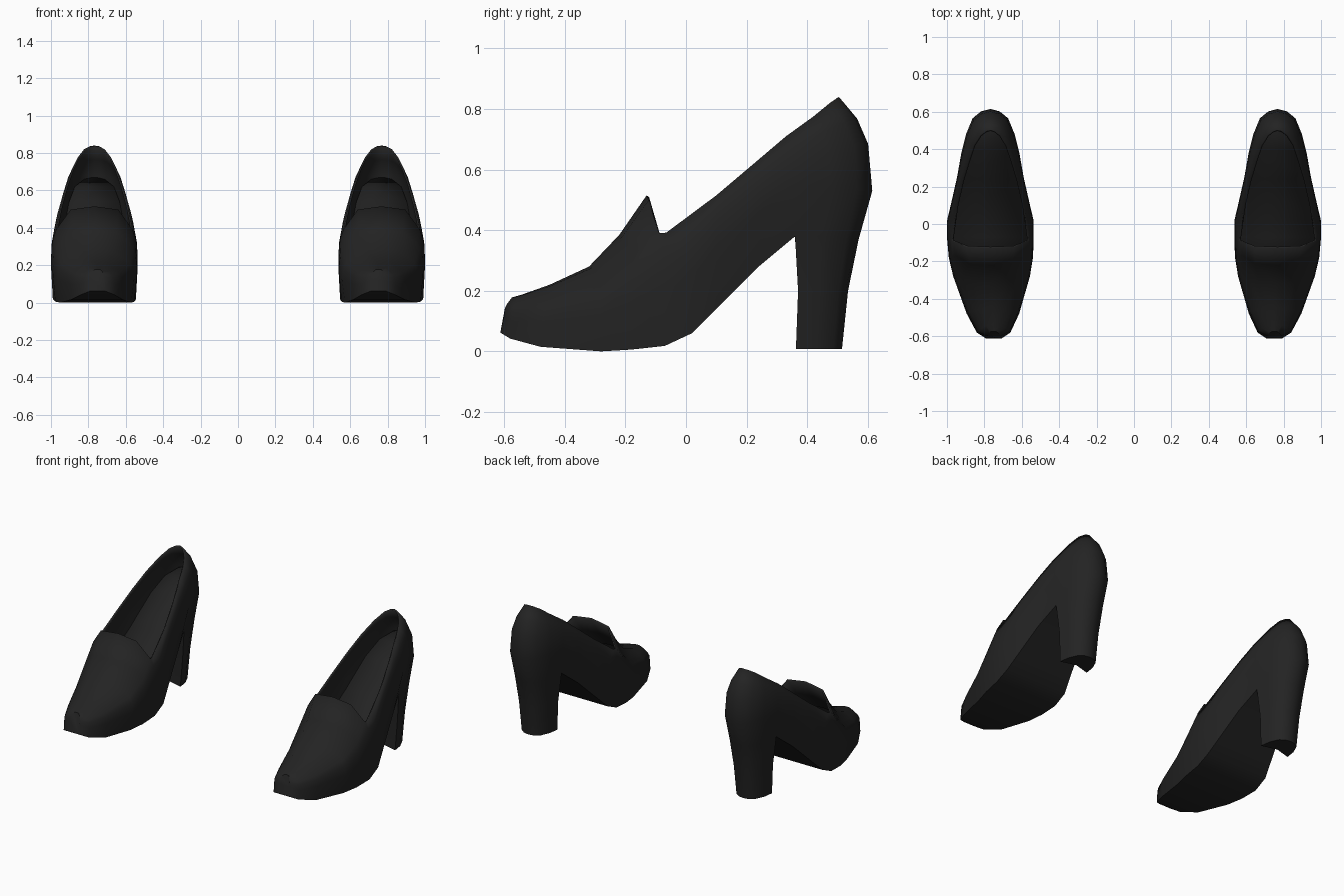
import bpy, bmesh, math

if "Cube" in bpy.data.objects:
    bpy.data.objects.remove(bpy.data.objects["Cube"])

black = bpy.data.materials.new("black leather")
black.diffuse_color = (0.017, 0.017, 0.017, 1)
black.use_nodes = True
black.node_tree.nodes["Principled BSDF"].inputs["Base Color"].default_value = black.diffuse_color


def centre(y):
    """Centre line of the right shoe, drifting inward at the toe."""
    return 0.75 + 0.018 * min(1, max(0, (y + 0.6) / 0.5))


def finish(bm, name, thickness):
    bmesh.ops.remove_doubles(bm, verts=bm.verts, dist=0.0005)
    bmesh.ops.recalc_face_normals(bm, faces=bm.faces)
    me = bpy.data.meshes.new(name)
    bm.to_mesh(me)
    bm.free()
    me.materials.append(black)
    ob = bpy.data.objects.new(name, me)
    bpy.context.collection.objects.link(ob)
    bpy.ops.object.select_all(action='DESELECT')
    ob.select_set(True)
    bpy.context.view_layer.objects.active = ob
    bpy.ops.object.shade_smooth_by_angle(angle=math.radians(40))
    if thickness:
        sol = ob.modifiers.new("thickness", 'SOLIDIFY')
        sol.thickness = thickness
        sol.offset = -1
    # second shoe of the pair
    mir = ob.modifiers.new("pair", 'MIRROR')
    mir.use_mirror_merge = False
    return ob


# Columns from toe to heel: sole edge, bulge, top edge as (y, z, half width)
vamp = [
    ((-.613, .062, .04), (-.60, .12, .04), (-.583, .165, .025)),
    ((-.58, .042, .09), (-.575, .10, .09), (-.56, .165, .065)),
    ((-.48, .015, .14), (-.47, .10, .14), (-.46, .18, .10)),
    ((-.28, .0, .19), (-.28, .12, .205), (-.28, .235, .155)),
    ((-.18, .006, .212), (-.18, .16, .225), (-.17, .32, .185)),
    ((-.07, .018, .222), (-.07, .20, .232), (-.09, .39, .205)),
]
ridge = [(-.575, .178), (-.54, .188), (-.45, .22), (-.32, .28), (-.22, .385), (-.13, .515)]
quarter = [
    ((.02, .06, .22), (.02, .25, .231), (-.065, .392, .204)),
    ((.10, .14, .20), (.10, .34, .212), (.10, .515, .18)),
    ((.24, .28, .165), (.25, .47, .178), (.23, .625, .15)),
    ((.36, .38, .13), (.38, .55, .155), (.33, .71, .12)),
    ((.45, .38, .118), (.48, .55, .13), (.42, .775, .09)),
    ((.53, .375, .085), (.565, .54, .095), (.475, .82, .055)),
    ((.56, .37, .045), (.602, .53, .05), (.498, .836, .025)),
    ((.57, .37, 0), (.615, .53, 0), (.505, .84, 0)),
]
BREAST = len(vamp) + 3   # column where the heel begins


def side_points(b, m, t):
    """Sole edge up to top edge, rounding inward above the bulge."""
    pts = [b, m]
    for s in (0.5, 0.77):
        f = s ** 3
        pts.append((m[0] + (t[0] - m[0]) * f, m[1] + (t[1] - m[1]) * s,
                    m[2] + (t[2] - m[2]) * f))
    return pts + [t]


bm = bmesh.new()


def vert(p, side):
    return bm.verts.new((centre(p[0]) + side * p[2], p[0], p[1]))


def strip(a, b):
    for k in range(len(a) - 1):
        bm.faces.new((a[k], a[k + 1], b[k + 1], b[k]))


# Side walls
cols = {s: [[vert(p, s) for p in side_points(*c)] for c in vamp + quarter] for s in (1, -1)}
for s in (1, -1):
    for a, b in zip(cols[s], cols[s][1:]):
        strip(a, b)

# Domed vamp with raised tongue
tops = []
for i, (c, r) in enumerate(zip(vamp, ridge)):
    t = c[2]
    h = (t[0] + .86 * (r[0] - t[0]), t[1] + .86 * (r[1] - t[1]), t[2] * .62)
    q = (r[0], r[1], 0)
    tops.append([cols[1][i][-1], vert(h, 1), vert(q, 1), vert(h, -1), cols[-1][i][-1]])
for a, b in zip(tops, tops[1:]):
    strip(a, b)
# Toe tip
bm.faces.new(cols[1][0] + tops[0][1:-1] + cols[-1][0][::-1])

# Sole
for i in range(BREAST):
    strip([cols[1][i][0], cols[-1][i][0]], [cols[1][i + 1][0], cols[-1][i + 1][0]])

# Heel block: the rear sole edge carried down to the floor
foot = [c[0] for c in quarter[3:]]
levels = [[cols[1][BREAST + j][0] for j in range(5)] +
          [cols[-1][BREAST + j][0] for j in (3, 2, 1, 0)] + [vert((.375, .38, 0), 1)]]
for z, y0, length, k in ((.2, .37, .165, .87), (.008, .363, .152, .78)):
    ring = [(y0 + (y - .36) / .21 * length, z, w * k) for y, _, w in foot]
    levels.append([vert(p, 1) for p in ring] + [vert(p, -1) for p in ring[3::-1]] +
                  [vert((y0 + .028, z, 0), 1)])
for a, b in zip(levels, levels[1:]):
    strip(a + a[:1], b + b[:1])
bm.faces.new(levels[-1])
bm.faces.new((levels[0][0], levels[0][-2], levels[0][-1]))
finish(bm, "shoe_upper_and_heel", 0.01)

# Insole
bm = bmesh.new()
insole = [(-.35, .09, .15), (-.07, .12, .215), (.02, .16, .215), (.24, .38, .165),
          (.40, .54, .135), (.50, .62, .105), (.57, .66, .055), (.592, .67, .01)]
rows = [[vert(p, 1), vert(p, -1)] for p in insole]
for a, b in zip(rows, rows[1:]):
    strip(a, b)
ob = finish(bm, "insole", 0.005)
